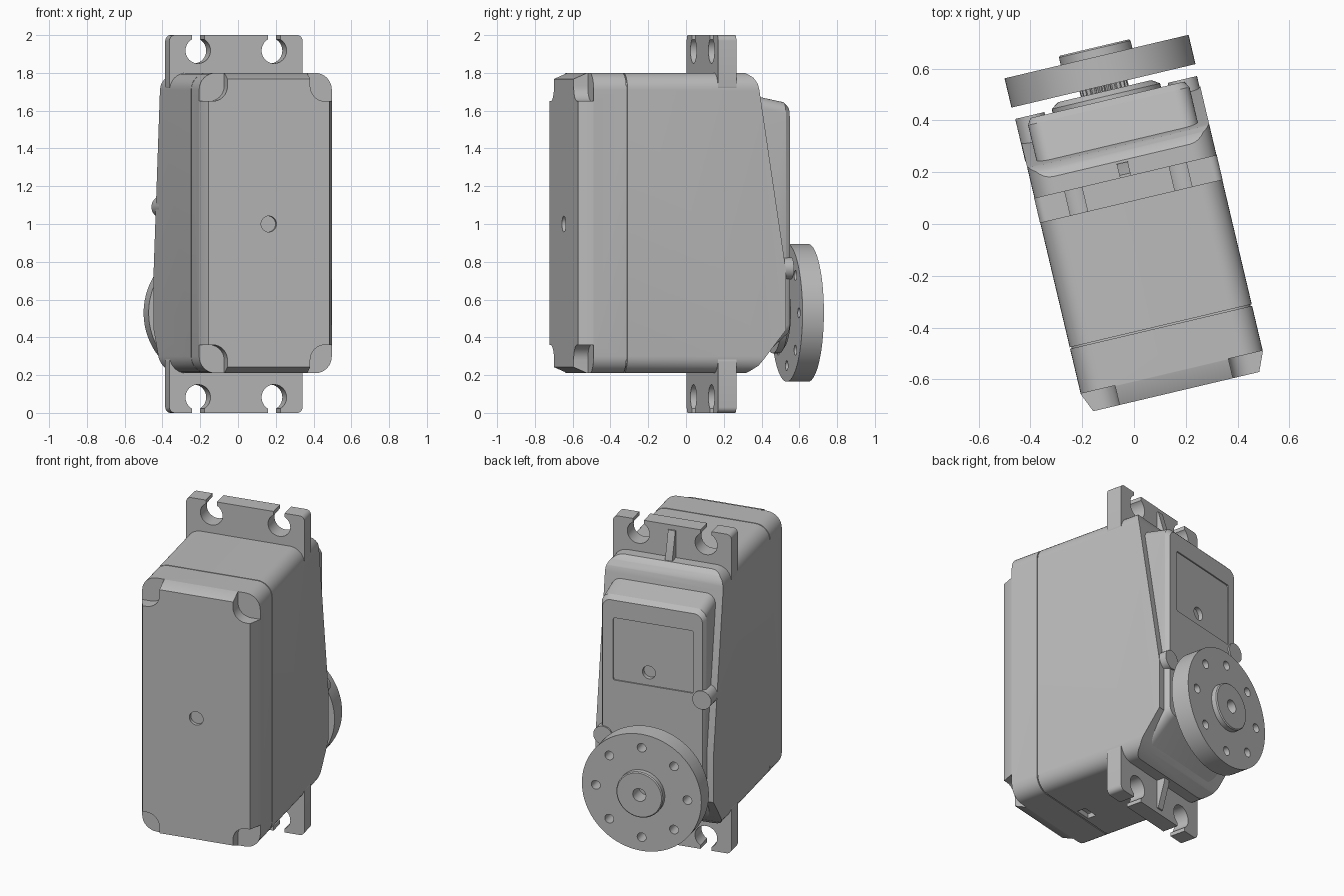
import bpy, bmesh, math
from mathutils import Matrix

if "Cube" in bpy.data.objects:
    bpy.data.objects.remove(bpy.data.objects["Cube"], do_unlink=True)

TURN = Matrix.Rotation(math.radians(13.3), 4, 'Z')   # whole unit is turned about z
CX, CZ = 0.01, 1.005                                  # centre of the case section
HW, HH = 0.361, 0.795                                 # half width, half height

grey = bpy.data.materials.new("plain grey")
grey.diffuse_color = (0.5, 0.5, 0.5, 1)
grey.use_nodes = True
grey.node_tree.nodes["Principled BSDF"].inputs["Base Color"].default_value = (0.5, 0.5, 0.5, 1)


def rrect(x0, x1, z0, z1, r, n=8):
    """Rounded rectangle outline."""
    pts = []
    corners = [(x1 - r, z1 - r), (x0 + r, z1 - r), (x0 + r, z0 + r), (x1 - r, z0 + r)]
    for k, (cx, cz) in enumerate(corners):
        for i in range(n + 1):
            a = math.pi / 2 * (k + i / n)
            pts.append((cx + r * math.cos(a), cz + r * math.sin(a)))
    return pts


def case_outline(inset=0.0):
    return rrect(CX - HW + inset, CX + HW - inset, CZ - HH + inset, CZ + HH - inset, 0.09)


def circle(cx, cz, r, n=48):
    return [(cx + r * math.cos(2 * math.pi * i / n), cz + r * math.sin(2 * math.pi * i / n))
            for i in range(n)]


def loft(name, sections, along_x=False):
    """Closed solid through (depth, outline) sections; depth runs along y, or x."""
    bm = bmesh.new()
    rings = []
    for d, outline in sections:
        rings.append([bm.verts.new((d, a, b) if along_x else (a, d, b)) for a, b in outline])
    for r0, r1 in zip(rings, rings[1:]):
        for i in range(len(r0)):
            j = (i + 1) % len(r0)
            bm.faces.new((r0[i], r0[j], r1[j], r1[i]))
    bm.faces.new(rings[0])
    bm.faces.new(rings[-1])
    bmesh.ops.recalc_face_normals(bm, faces=bm.faces[:])
    mesh = bpy.data.meshes.new(name)
    bm.to_mesh(mesh)
    bm.free()
    mesh.materials.append(grey)
    obj = bpy.data.objects.new(name, mesh)
    bpy.context.scene.collection.objects.link(obj)
    return obj


def prism(name, outline, d0, d1, along_x=False):
    return loft(name, [(d0, outline), (d1, outline)], along_x)


def carve(obj, cutters, operation='DIFFERENCE'):
    """Apply booleans and discard the cutters."""
    for c in cutters:
        mod = obj.modifiers.new("carve", 'BOOLEAN')
        mod.operation, mod.object, mod.solver = operation, c, 'EXACT'
    dg = bpy.context.evaluated_depsgraph_get()
    dg.update()
    mesh = bpy.data.meshes.new_from_object(obj.evaluated_get(dg))
    obj.modifiers.clear()
    obj.data = mesh
    for c in cutters:
        bpy.data.objects.remove(c, do_unlink=True)


parts = []

# Base cover with tapered rim, screw notches at the corners and a centre dimple
cover = loft("base_cover", [(-0.667, case_outline(0.032)), (-0.593, case_outline()),
                            (-0.412, case_outline())])
cuts = [prism("cutter", circle(CX, 1.0, 0.042, 32), -0.7, -0.645)]
for sx in (-1, 1):
    for sz in (-1, 1):
        px, pz = CX + sx * 0.375, CZ + sz * 0.795
        cuts.append(prism("cutter", rrect(px - 0.15, px + 0.15, pz - 0.15, pz + 0.15, 0.08),
                          -0.8, -0.59))
carve(cover, cuts)
parts.append(cover)

# Thin seam between cover and case
parts.append(prism("seam", case_outline(0.006), -0.42, -0.4))

# Main case with its sloping end
case = prism("main_case", case_outline(), -0.406, 0.6)
profile = [(-0.5, 0.1), (0.2, 0.1), (0.24, 0.2), (0.31, 0.25), (0.457, 0.44), (0.457, 0.75),
           (0.313, 1.7), (0.305, 1.74), (0.285, 1.775), (0.25, 1.8), (0.2, 1.9), (-0.5, 1.9)]
carve(case, [prism("cutter", profile, -1, 1, along_x=True)], 'INTERSECT')
carve(case, [prism("cutter", rrect(-0.08, 0.02, 0.1, 0.24, 0.01, 2), -0.385, -0.33)])
parts.append(case)

# Raised gear lid with recessed panel
lid = loft("gear_lid", [(0.30, rrect(-0.31, 0.33, 0.25, 1.68, 0.06)),
                        (0.465, rrect(-0.31, 0.33, 0.40, 1.645, 0.06)),
                        (0.490, rrect(-0.295, 0.315, 0.42, 1.62, 0.05))])
carve(lid, [prism("cutter", rrect(-0.24, 0.25, 1.12, 1.51, 0.01, 2), 0.482, 0.6),
            prism("cutter", circle(0.035, 1.2, 0.04, 32), 0.455, 0.6)])
parts.append(lid)

# Screw lugs on the lid sides
for name, x, z in (("right_lug", -0.295, 1.09), ("left_lug", 0.31, 0.765)):
    parts.append(prism(name, circle(x, z, 0.058, 32), 0.33, 0.5))

# Mounting tabs with open screw slots, and their gussets
for name, s in (("upper", 1), ("lower", -1)):
    za, zb = sorted((1 + s * 0.7, 1 + s * 1.0))
    tab = prism(name + "_mounting_tab", rrect(CX - HW - 0.001, CX + HW + 0.001, za, zb, 0.03),
                0.087, 0.186)
    cuts = []
    for sx in (-1, 1):
        px, pz = CX + sx * 0.207, 1 + s * 0.918
        cuts.append(prism("cutter", circle(px, pz, 0.068, 40), 0, 0.3))
        z0, z1 = sorted((pz, 1 + s * 1.1))
        cuts.append(prism("cutter", rrect(px - 0.034, px + 0.034, z0, z1, 0.005, 2), 0, 0.3))
    carve(tab, cuts)
    parts.append(tab)
    web = [(0.17, 1 + s * 0.75), (0.24, 1 + s * 0.75), (0.24, 1 + s * 0.81),
           (0.195, 1 + s * 0.97), (0.17, 1 + s * 0.97)]
    parts.append(prism(name + "_gusset", web, CX - 0.022, CX + 0.022, along_x=True))

# Output boss and toothed shaft
AX, AZ = 0.008, 0.53
parts.append(loft("shaft_boss", [(0.47, circle(AX, AZ, 0.215)), (0.505, circle(AX, AZ, 0.215)),
                                 (0.525, circle(AX, AZ, 0.185))]))
teeth = []
for i in range(96):
    r = 0.095 if i % 4 < 2 else 0.083
    a = 2 * math.pi * i / 96
    teeth.append((AX + r * math.cos(a), AZ + r * math.sin(a)))
parts.append(prism("toothed_shaft", teeth, 0.5, 0.56))

# Round horn with raised hub, ring of holes and centre bore
horn = loft("output_horn", [(0.546, circle(AX, AZ, 0.365, 96)), (0.662, circle(AX, AZ, 0.365, 96)),
                            (0.662, circle(AX, AZ, 0.142, 96)), (0.692, circle(AX, AZ, 0.142, 96)),
                            (0.698, circle(AX, AZ, 0.136, 96))])
cuts = [prism("cutter", circle(AX, AZ, 0.04, 32), 0.6, 0.8)]
for k in range(8):
    a = math.pi / 4 * k
    cuts.append(prism("cutter", circle(AX + 0.28 * math.cos(a), AZ + 0.28 * math.sin(a), 0.027, 24),
                      0.5, 0.75))
carve(horn, cuts)
parts.append(horn)

# Turn everything and shade
for obj in parts:
    obj.data.transform(TURN)
    bpy.ops.object.select_all(action='DESELECT')
    obj.select_set(True)
    bpy.context.view_layer.objects.active = obj
    bpy.ops.object.shade_smooth_by_angle(angle=math.radians(30))
